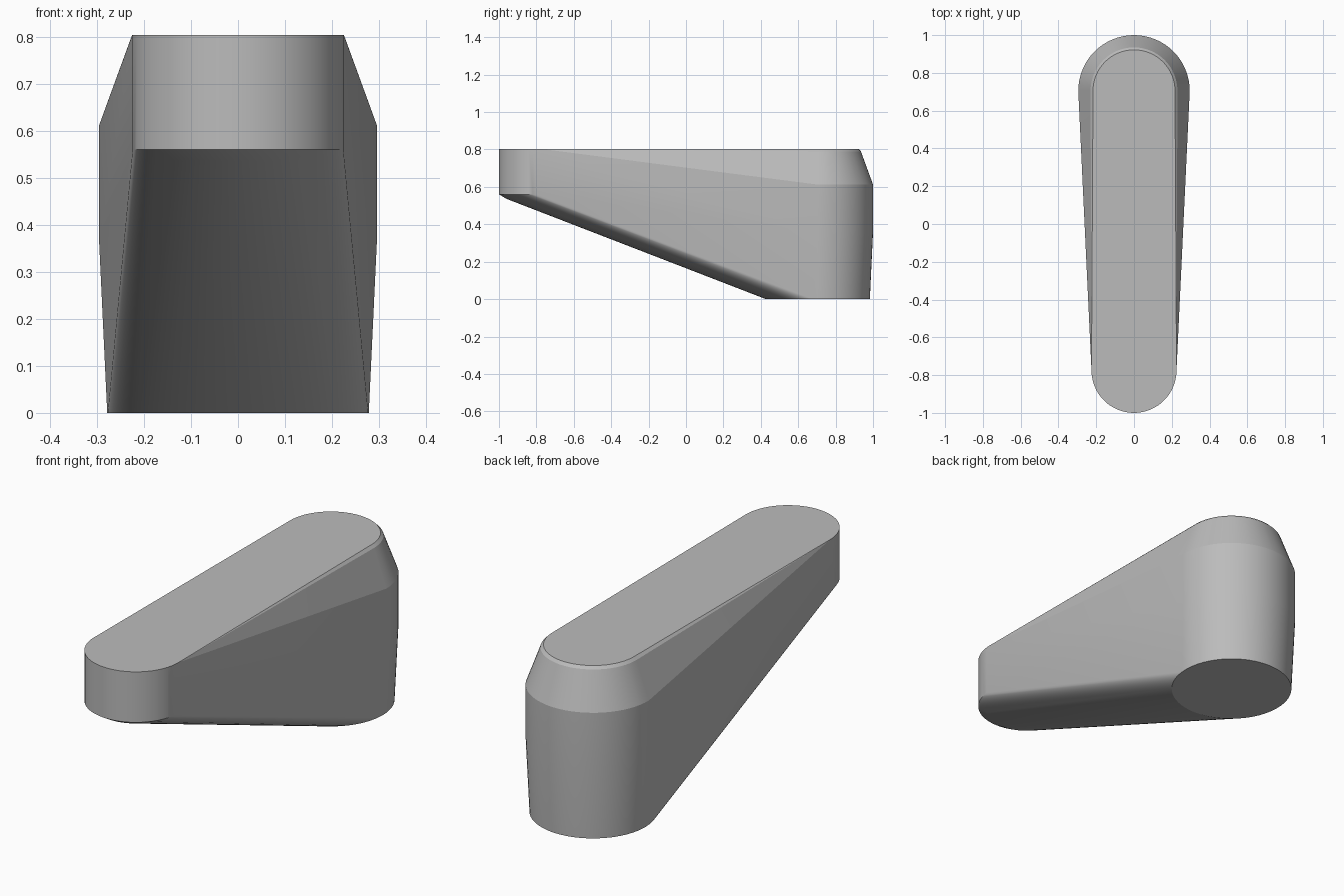
import bpy, bmesh, math

cube = bpy.data.objects.get("Cube")
if cube:
    bpy.data.objects.remove(cube, do_unlink=True)

grey = bpy.data.materials.new("plain_grey")
grey.use_nodes = True
colour = (0.5, 0.5, 0.5, 1)
grey.diffuse_color = colour
grey.node_tree.nodes["Principled BSDF"].inputs["Base Color"].default_value = colour


def ring(bm, y, radius, z, sides=64):
    """Add a horizontal circle of points."""
    for i in range(sides):
        a = 2 * math.pi * i / sides
        bm.verts.new((radius * math.cos(a), y + radius * math.sin(a), z))


bm = bmesh.new()

# Narrow front end: straight cylinder with a small lower bevel
for radius, z in ((0.225, 0.803), (0.225, 0.56), (0.185, 0.536)):
    ring(bm, -0.775, radius, z)

# Wide back end: tapered foot, upright wall, sloped shoulder, softened rim
for radius, z in ((0.278, 0), (0.295, 0.36), (0.295, 0.612), (0.23, 0.79), (0.217, 0.803)):
    ring(bm, 0.705, radius, z)

# Stretch one skin over both ends
hull = bmesh.ops.convex_hull(bm, input=bm.verts[:])
loose = {g for g in hull["geom_interior"] + hull["geom_unused"]
         if isinstance(g, bmesh.types.BMVert)}
bmesh.ops.delete(bm, geom=list(loose), context="VERTS")
bmesh.ops.dissolve_limit(bm, angle_limit=math.radians(0.3),
                         verts=bm.verts[:], edges=bm.edges[:])
bmesh.ops.recalc_face_normals(bm, faces=bm.faces[:])

mesh = bpy.data.meshes.new("tapered_body")
bm.to_mesh(mesh)
bm.free()
mesh.materials.append(grey)
body = bpy.data.objects.new("tapered_body", mesh)
bpy.context.collection.objects.link(body)

# Smooth the round walls, keep the creases
bpy.context.view_layer.objects.active = body
body.select_set(True)
bpy.ops.object.shade_smooth_by_angle(angle=math.radians(18))
